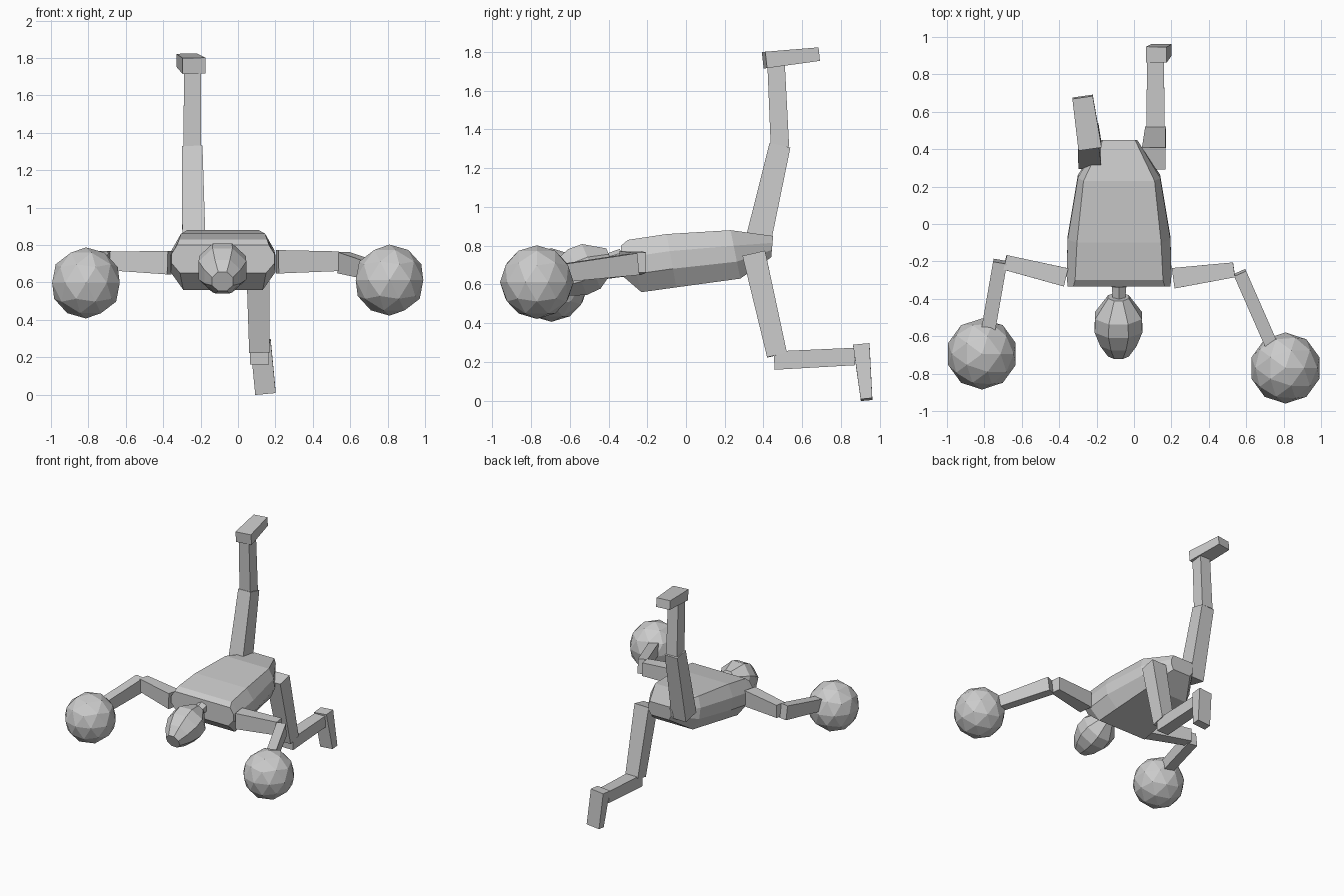
import bpy, bmesh, math
from mathutils import Vector

if "Cube" in bpy.data.objects:
    bpy.data.objects.remove(bpy.data.objects["Cube"])


def loft(name, rings):
    """Skin a list of equal-length point rings and cap both ends."""
    bm = bmesh.new()
    vs = [[bm.verts.new(p) for p in r] for r in rings]
    n = len(vs[0])
    for a, b in zip(vs, vs[1:]):
        for i in range(n):
            j = (i + 1) % n
            bm.faces.new((a[i], a[j], b[j], b[i]))
    bm.faces.new(vs[0])
    bm.faces.new(vs[-1])
    bmesh.ops.recalc_face_normals(bm, faces=bm.faces)
    me = bpy.data.meshes.new(name)
    bm.to_mesh(me)
    bm.free()
    ob = bpy.data.objects.new(name, me)
    bpy.context.collection.objects.link(ob)
    return ob


def limb(name, p0, p1, s0, s1, up):
    """Tapered box from p0 to p1; sizes are (across, along up)."""
    p0, p1 = Vector(p0), Vector(p1)
    d = (p1 - p0).normalized()
    side = d.cross(Vector(up)).normalized()
    top = side.cross(d)
    loft(name, [[p + side * sx * w / 2 + top * sy * h / 2
                 for sx, sy in ((-1, -1), (1, -1), (1, 1), (-1, 1))]
                for p, (w, h) in ((p0, s0), (p1, s1))])


def lathe(name, p0, p1, profile, sides=8):
    """Faceted round form along p0-p1; profile is (fraction, radius)."""
    p0, p1 = Vector(p0), Vector(p1)
    u = Vector((1, 0, 0))
    v = (p1 - p0).normalized().cross(u)
    ang = [math.tau * (i + 0.5) / sides for i in range(sides)]
    loft(name, [[p0.lerp(p1, t) + (u * math.cos(a) + v * math.sin(a)) * r for a in ang]
                for t, r in profile])


# Torso: chamfered sections (y top, z top, y bottom, z bottom, half width, chamfer)
CX = -0.08
sections = [(-.335, .80, -.335, .65, .275, .03),
            (-.30, .83, -.23, .56, .28, .045),
            (-.10, .86, -.05, .585, .275, .05),
            (.23, .88, .28, .63, .22, .03),
            (.45, .85, .44, .74, .10, .015)]
rings = []
for yt, zt, yb, zb, w, c in sections:
    ring = []
    for f, k in ((0, c), (.32, 0), (.65, 0), (1, 1.5 * c)):
        ring.append((CX + w - k, yt + (yb - yt) * f, zt + (zb - zt) * f))
    rings.append(ring + [(2 * CX - x, y, z) for x, y, z in reversed(ring)])
loft("torso", rings)

# Neck and head
lathe("neck", (CX, -.33, .74), (CX, -.43, .715), [(0, .045), (1, .035)], 6)
lathe("head", (-.083, -.39, .735), (-.083, -.70, .605),
      [(0, .06), (.32, .135), (.55, .138), (.8, .105), (1, .06)])

# Arms
Z, X = (0, 0, 1), (1, 0, 0)
limb("left_upper_arm", (-.365, -.285, .705), (-.69, -.205, .715), (.10, .125), (.08, .10), Z)
limb("left_forearm", (-.715, -.20, .712), (-.785, -.60, .65), (.075, .11), (.075, .09), Z)
limb("right_upper_arm", (.21, -.29, .71), (.535, -.245, .713), (.11, .125), (.08, .105), Z)
limb("right_forearm", (.565, -.26, .705), (.745, -.67, .655), (.07, .113), (.07, .09), Z)

# Round gloves
for name, loc in (("left_glove", (-.813, -.695, .597)), ("right_glove", (.81, -.77, .612))):
    bpy.ops.mesh.primitive_ico_sphere_add(subdivisions=2, radius=.19, location=loc)
    bpy.context.object.name = name

# Raised left leg
limb("left_thigh", (-.235, .36, .77), (-.245, .485, 1.318), (.135, .125), (.11, .11), X)
limb("left_shin", (-.245, .485, 1.31), (-.243, .465, 1.74), (.095, .095), (.09, .09), X)
limb("left_foot", (-.235, .405, 1.758), (-.275, .68, 1.788), (.085, .125), (.07, .11), X)

# Standing right leg
limb("right_thigh", (.105, .35, .76), (.115, .47, .235), (.12, .125), (.105, .11), X)
limb("right_shin", (.115, .455, .207), (.115, .87, .228), (.095, .10), (.09, .09), X)
limb("right_foot", (.12, .905, .288), (.147, .932, .006), (.085, .11), (.06, .11), X)
